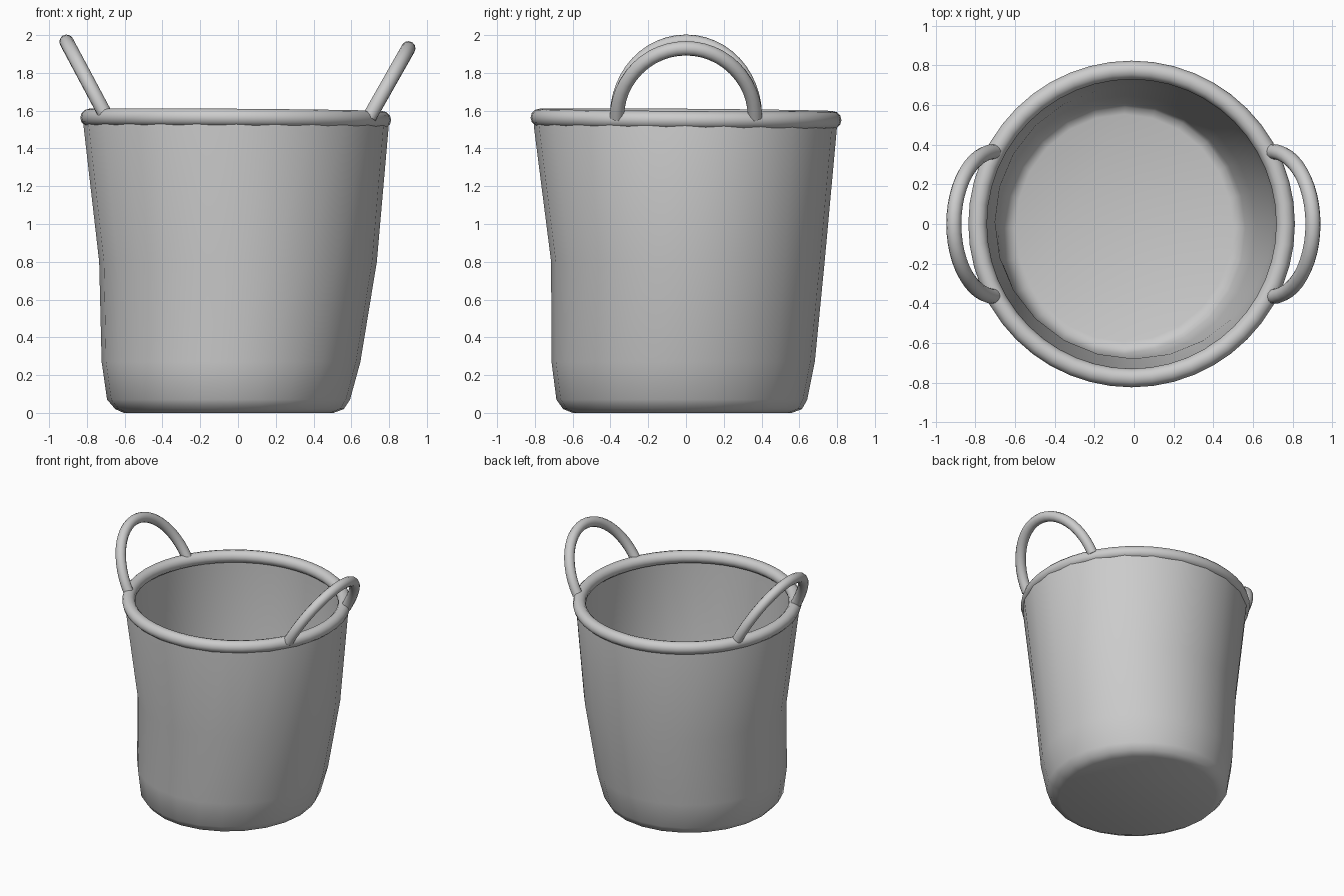
import bpy, bmesh
from math import sin, cos, pi

if "Cube" in bpy.data.objects:
    bpy.data.objects.remove(bpy.data.objects["Cube"])

# Basket body: slightly skewed rings (z, centre x, centre y, radius x, radius y)
RINGS = [
    (0.00, -0.05, -0.02, 0.555, 0.58),
    (0.02, -0.045, -0.018, 0.605, 0.632),
    (0.07, -0.05, -0.022, 0.643, 0.664),
    (0.27, -0.037, -0.015, 0.685, 0.697),
    (0.80, 0.00, 0.01, 0.735, 0.724),
    (1.52, -0.01, -0.003, 0.808, 0.803),
    (1.56, -0.01, -0.003, 0.80, 0.80),
]
SIDES = 24


def smooth(obj, angle):
    bpy.ops.object.select_all(action='DESELECT')
    obj.select_set(True)
    bpy.context.view_layer.objects.active = obj
    bpy.ops.object.shade_smooth_by_angle(angle=angle)


bm = bmesh.new()
loops = []
for z, cx, cy, rx, ry in RINGS:
    loops.append([bm.verts.new((cx + rx * cos(2 * pi * i / SIDES),
                                cy + ry * sin(2 * pi * i / SIDES), z))
                  for i in range(SIDES)])
for a, b in zip(loops, loops[1:]):
    for i in range(SIDES):
        j = (i + 1) % SIDES
        bm.faces.new((a[i], a[j], b[j], b[i]))
bm.faces.new(loops[0][::-1])
mesh = bpy.data.meshes.new("basket_body")
bm.to_mesh(mesh)
bm.free()
body = bpy.data.objects.new("basket_body", mesh)
bpy.context.collection.objects.link(body)
smooth(body, pi / 3)
# Wall thickness, grown inwards
wall = body.modifiers.new("wall", 'SOLIDIFY')
wall.thickness = 0.035
wall.offset = -1

# Rolled rim, slightly tilted
bpy.ops.mesh.primitive_torus_add(major_segments=48, minor_segments=12,
                                 major_radius=0.776, minor_radius=0.047,
                                 location=(-0.012, 0, 1.557),
                                 rotation=(-0.008, 0.008, 0))
rim = bpy.context.object
rim.name = "rim"
smooth(rim, pi / 3)


# Arched handles leaning outwards
def handle(name, foot_x, top_x, foot_z, top_z):
    curve = bpy.data.curves.new(name, 'CURVE')
    curve.dimensions = '3D'
    curve.bevel_depth = 0.038
    curve.bevel_resolution = 4
    curve.use_fill_caps = True
    n = 24
    sp = curve.splines.new('POLY')
    sp.points.add(n)
    for i, p in enumerate(sp.points):
        t = pi * i / n
        s = sin(t)
        p.co = (foot_x + (top_x - foot_x) * s, 0.365 * cos(t),
                foot_z + (top_z - foot_z) * s, 1)
    obj = bpy.data.objects.new(name, curve)
    bpy.context.collection.objects.link(obj)
    bpy.ops.object.select_all(action='DESELECT')
    obj.select_set(True)
    bpy.context.view_layer.objects.active = obj
    bpy.ops.object.convert(target='MESH')
    smooth(bpy.context.object, pi / 3)


handle("left_handle", -0.70, -0.908, 1.575, 1.965)
handle("right_handle", 0.695, 0.902, 1.565, 1.93)
